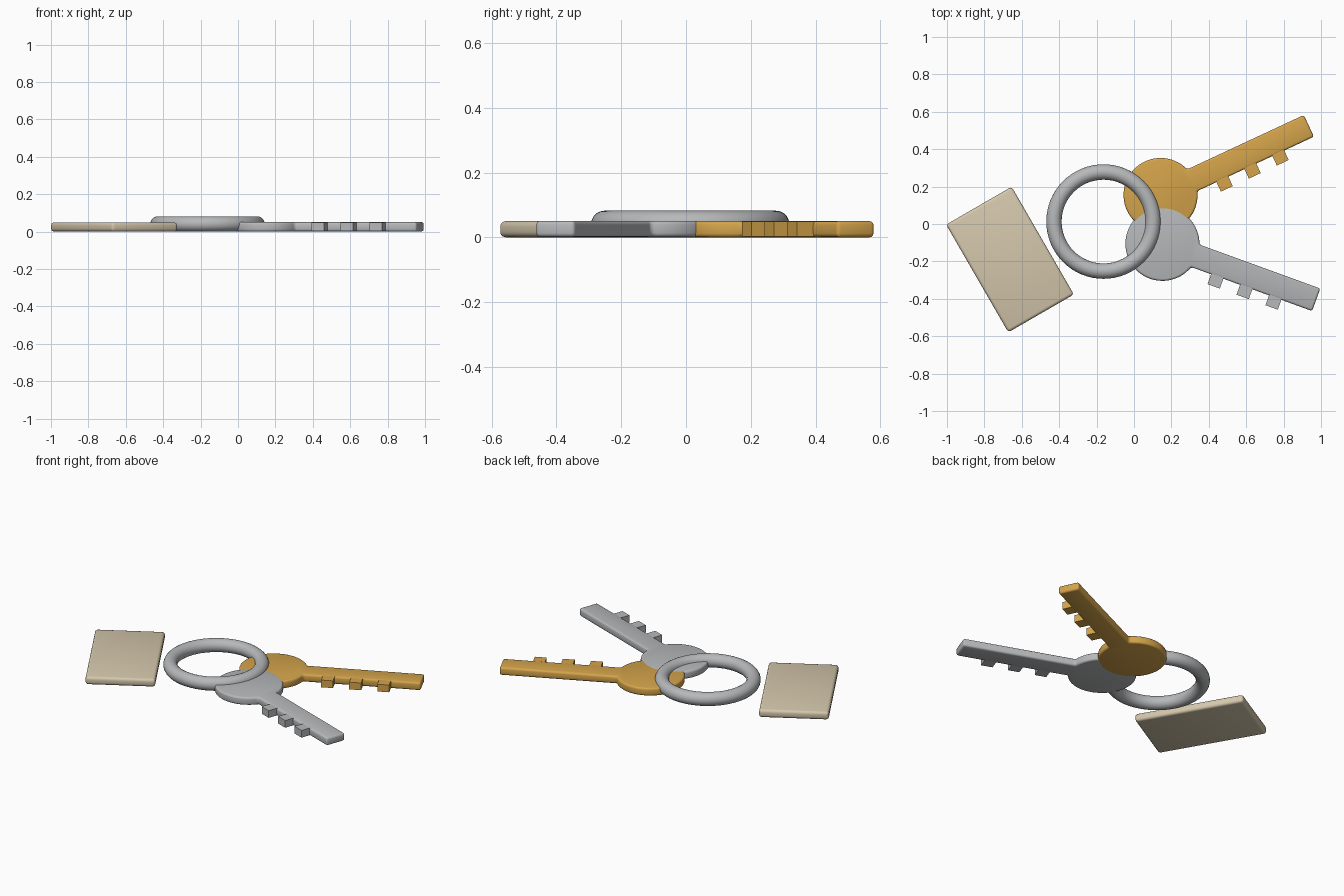
import bpy, bmesh, math
from mathutils import Matrix

if "Cube" in bpy.data.objects:
    bpy.data.objects.remove(bpy.data.objects["Cube"])

THICK = 0.05


def material(name, rgb):
    m = bpy.data.materials.new(name)
    m.diffuse_color = (*rgb, 1)
    m.use_nodes = True
    m.node_tree.nodes["Principled BSDF"].inputs["Base Color"].default_value = m.diffuse_color
    return m


silver = material("silver", (0.47, 0.48, 0.49))
gold = material("gold", (0.66, 0.37, 0.07))
beige = material("beige", (0.66, 0.57, 0.41))


def plate(name, outline, mat, loc, angle, bevel):
    """Extrude a flat outline to a slab with rounded edges."""
    bm = bmesh.new()
    face = bm.faces.new([bm.verts.new((x, y, 0)) for x, y in outline])
    ext = bmesh.ops.extrude_face_region(bm, geom=[face])
    top = [v for v in ext["geom"] if isinstance(v, bmesh.types.BMVert)]
    bmesh.ops.translate(bm, verts=top, vec=(0, 0, THICK))
    bmesh.ops.recalc_face_normals(bm, faces=bm.faces)
    sharp = [e for e in bm.edges if e.calc_face_angle(0) > math.radians(30)]
    bmesh.ops.bevel(bm, geom=sharp, offset=bevel, segments=3, profile=0.5,
                    affect='EDGES', clamp_overlap=True)
    return finish(name, bm, mat, loc, angle)


def finish(name, bm, mat, loc, angle=0):
    mesh = bpy.data.meshes.new(name)
    bm.to_mesh(mesh)
    bm.free()
    mesh.materials.append(mat)
    ob = bpy.data.objects.new(name, mesh)
    ob.location = loc
    ob.rotation_euler.z = math.radians(angle)
    bpy.context.collection.objects.link(ob)
    smooth(ob)
    return ob


def smooth(ob):
    bpy.ops.object.select_all(action='DESELECT')
    ob.select_set(True)
    bpy.context.view_layer.objects.active = ob
    bpy.ops.object.shade_smooth_by_angle(angle=math.radians(35))


def key(name, mat, loc, angle):
    # round bow and straight blade as one outline
    r, half, length = 0.198, 0.064, 0.875
    a0 = math.asin(half / r)
    n = 56
    arc = [a0 + (2 * math.pi - 2 * a0) * i / n for i in range(n + 1)]
    outline = [(r * math.cos(a), r * math.sin(a)) for a in arc]
    outline += [(length, -half), (length, half)]
    plate(name, outline, mat, loc, angle, 0.012)
    # three square teeth on one side of the blade
    bm = bmesh.new()
    for x in (0.335, 0.5, 0.665):
        bmesh.ops.create_cube(bm, size=1, matrix=Matrix.Translation((x, -0.08, THICK / 2))
                              @ Matrix.Diagonal((0.07, 0.08, THICK - 0.004, 1)))
    finish(name + "_teeth", bm, mat, loc, angle)


# split ring
bpy.ops.mesh.primitive_torus_add(major_radius=0.265, minor_radius=0.041,
                                 major_segments=64, minor_segments=20,
                                 location=(-0.163, 0.013, 0.041))
ring = bpy.context.object
ring.name = "ring"
ring.data.materials.append(silver)
smooth(ring)

# keys, the silver one lying a hair above the gold one
key("gold_key", gold, (0.142, 0.155, 0), 25)
key("silver_key", silver, (0.152, -0.106, 0.001), -20)

# rectangular tag
w, l = 0.2025, 0.3325
plate("tag", [(-w, -l), (w, -l), (w, l), (-w, l)], beige, (-0.663, -0.19, 0), 30, 0.016)
